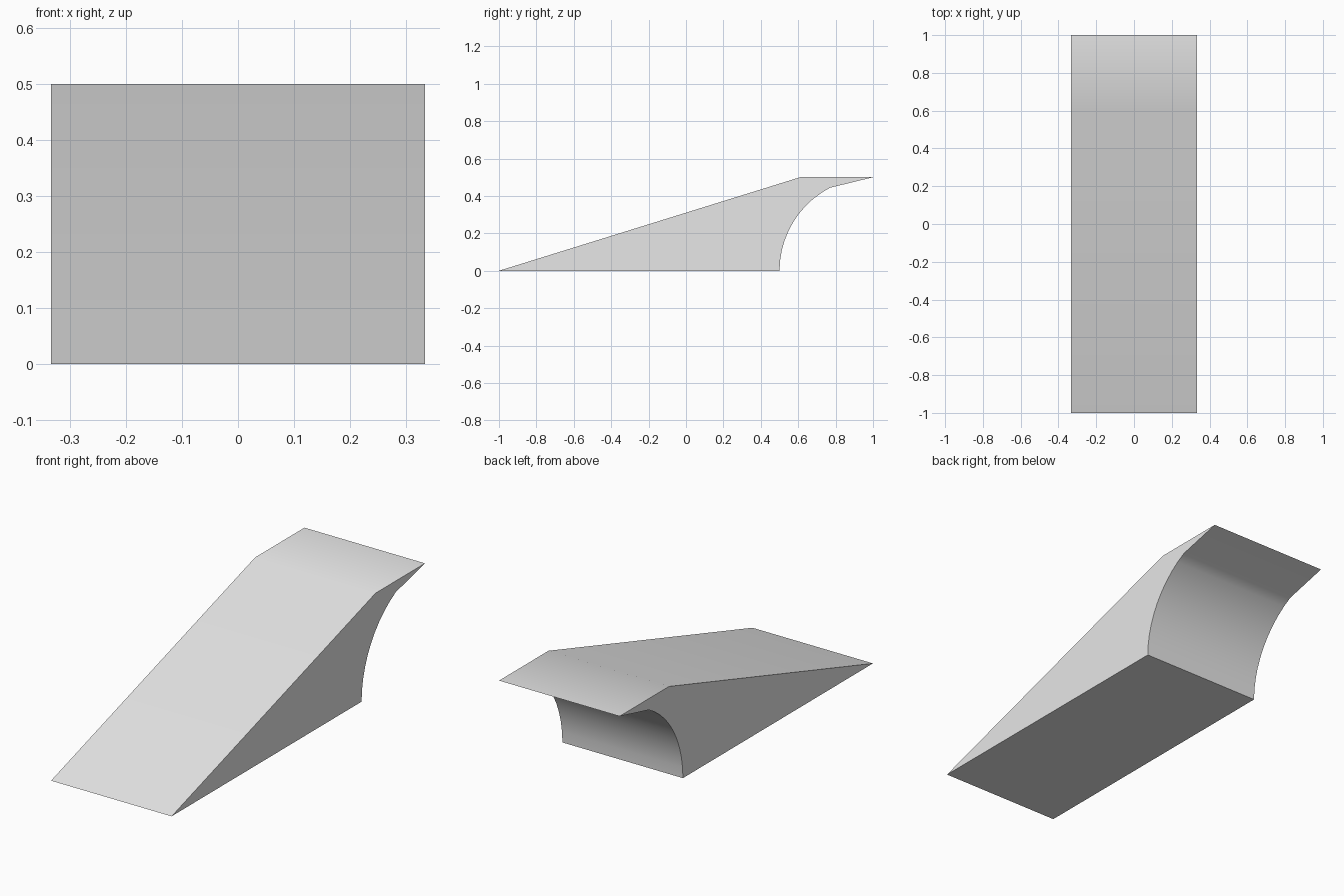
import bpy, bmesh, math

cube = bpy.data.objects.get("Cube")
if cube:
    bpy.data.objects.remove(cube, do_unlink=True)

HALF_WIDTH = 0.333
RADIUS = 0.5
ARC_STEPS = 10
ARC_END = math.radians(62.6)

# Plain grey material
grey = bpy.data.materials.new("light grey")
grey.use_nodes = True
color = (0.8, 0.8, 0.8, 1)
grey.diffuse_color = color
grey.node_tree.nodes["Principled BSDF"].inputs["Base Color"].default_value = color

# Side profile (y, z): ramp, flat lip, then the hollow under the lip
profile = [(1, 0.5), (0.61, 0.5), (-1, 0)]
for i in range(ARC_STEPS + 1):
    a = ARC_END * i / ARC_STEPS
    profile.append((1 - RADIUS * math.cos(a), RADIUS * math.sin(a)))

# Extrude the profile across the width
bm = bmesh.new()
side = bm.faces.new([bm.verts.new((-HALF_WIDTH, y, z)) for y, z in profile])
result = bmesh.ops.extrude_face_region(bm, geom=[side], use_keep_orig=True)
moved = [g for g in result["geom"] if isinstance(g, bmesh.types.BMVert)]
bmesh.ops.translate(bm, verts=moved, vec=(2 * HALF_WIDTH, 0, 0))
bmesh.ops.recalc_face_normals(bm, faces=bm.faces[:])

mesh = bpy.data.meshes.new("ramp_wedge")
bm.to_mesh(mesh)
bm.free()
mesh.materials.append(grey)
ramp = bpy.data.objects.new("ramp_wedge", mesh)
bpy.context.collection.objects.link(ramp)

# Smooth the shallow bends, keep the side and tip edges sharp
bpy.ops.object.select_all(action="DESELECT")
ramp.select_set(True)
bpy.context.view_layer.objects.active = ramp
bpy.ops.object.shade_smooth_by_angle(angle=math.radians(30))
weighted = ramp.modifiers.new("area_weighted_shading", "WEIGHTED_NORMAL")
weighted.keep_sharp = True
